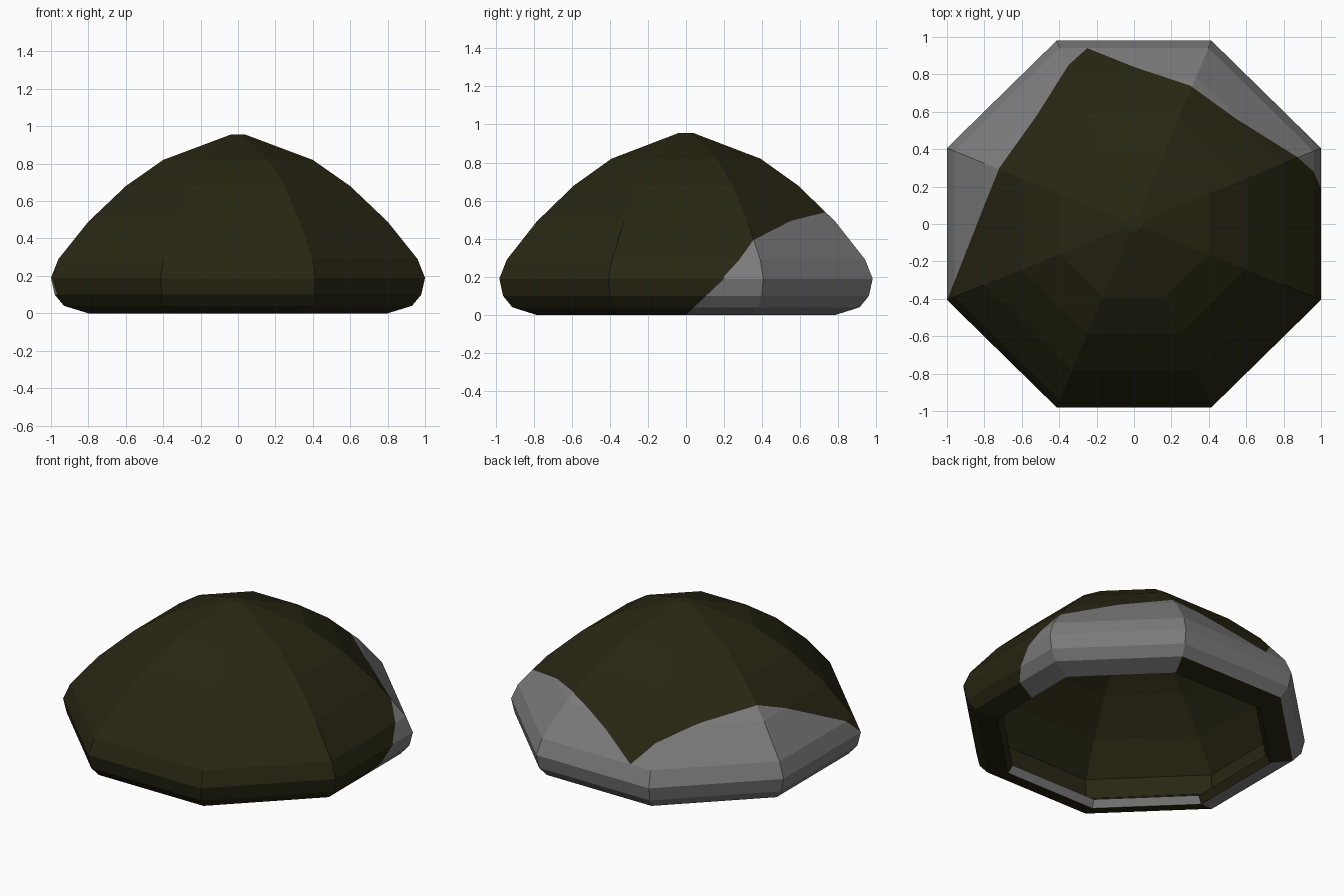
import bpy, bmesh, math
from mathutils import Vector

cube = bpy.data.objects.get("Cube")
if cube:
    bpy.data.objects.remove(cube, do_unlink=True)


def material(name, color):
    mat = bpy.data.materials.new(name)
    mat.use_nodes = True
    mat.diffuse_color = color
    mat.node_tree.nodes["Principled BSDF"].inputs["Base Color"].default_value = color
    return mat


MATERIALS = [material("dark_olive", (0.021, 0.019, 0.006, 1)),
             material("stone_grey", (0.2, 0.2, 0.2, 1))]
DARK, GREY = 0, 1
SIDES = 8
E, NE, N, NW, W, SW, S, SE = range(SIDES)


def lathe(profile):
    """Eight-sided shell; the profile gives (distance to flat side, height)."""
    bm = bmesh.new()
    rings = []
    for r, z in profile:
        radius = r / math.cos(math.pi / SIDES)
        ring = []
        for i in range(SIDES):
            a = (i - 0.5) * math.tau / SIDES
            ring.append(bm.verts.new((radius * math.cos(a), 0.98 * radius * math.sin(a), z)))
        rings.append(ring)
    for low, high in zip(rings, rings[1:]):
        for i in range(SIDES):
            j = (i + 1) % SIDES
            bm.faces.new((low[i], low[j], high[j], high[i]))
    bm.faces.new(rings[-1])
    return bm


def sector(p):
    return round(math.atan2(p.y, p.x) / (math.tau / SIDES)) % SIDES


def inside(p, outline):
    hit = False
    for (ax, ay), (bx, by) in zip(outline, outline[1:] + outline[:1]):
        if (ay > p.y) != (by > p.y) and p.x < ax + (bx - ax) * (p.y - ay) / (by - ay):
            hit = not hit
    return hit


def cut(bm, point, normal):
    bmesh.ops.bisect_plane(bm, geom=bm.verts[:] + bm.edges[:] + bm.faces[:],
                           plane_co=point, plane_no=normal, dist=1e-5)


def finish(bm, name):
    bm.normal_update()
    mesh = bpy.data.meshes.new(name)
    bm.to_mesh(mesh)
    bm.free()
    for mat in MATERIALS:
        mesh.materials.append(mat)
    obj = bpy.data.objects.new(name, mesh)
    bpy.context.collection.objects.link(obj)
    return obj


# Outer dome with a rounded lower lip
outer = lathe([(0.8, 0), (0.93, 0.04), (0.98, 0.1), (1, 0.19), (0.96, 0.29),
               (0.8, 0.49), (0.6, 0.68), (0.4, 0.82), (0.04, 0.955)])

# Edge of the dark covering, cut into the dome from above
edge = [(1.2, 0.2), (0.995, 0.2), (0.96, 0.28), (0.87, 0.36), (0.55, 0.56),
        (0.3, 0.74), (0, 0.84), (-0.25, 0.94), (-0.35, 0.85), (-0.52, 0.58),
        (-0.72, 0.3), (-0.84, 0), (-1, -0.41), (-1.2, -0.41)]
for a, b in zip(edge, edge[1:]):
    cut(outer, Vector((*a, 0)), Vector((b[1] - a[1], a[0] - b[0], 0)))
cut(outer, Vector(), Vector((0, 1, -1.05)))  # slanted end of the covering on the lip

cover = edge + [(-1.2, -1.2), (1.2, -1.2)]
for face in outer.faces:
    p = face.calc_center_median()
    k = sector(p)
    if p.z > 0.19:
        dark = inside(p, cover)
    else:
        dark = (k in (SW, S, SE) or (k == E and p.y < 1.05 * p.z)
                or (p.z < 0.04 and k in (N, NW)))
    face.material_index = DARK if dark else GREY

# Remove cut lines that do not separate colours
bmesh.ops.dissolve_limit(outer, angle_limit=math.radians(1), verts=outer.verts[:],
                         edges=outer.edges[:], delimit={'MATERIAL'})
finish(outer, "outer_dome")

# Hollow inside, with a pale inner rim on two sides
inner = lathe([(0.8, 0), (0.77, 0.045), (0.92, 0.14), (0.92, 0.27), (0.77, 0.45),
               (0.57, 0.64), (0.38, 0.78), (0.04, 0.91)])
for face in inner.faces:
    p = face.calc_center_median()
    face.material_index = GREY if p.z < 0.04 and sector(p) in (SW, S) else DARK
bmesh.ops.reverse_faces(inner, faces=inner.faces[:])
finish(inner, "inner_lining")
